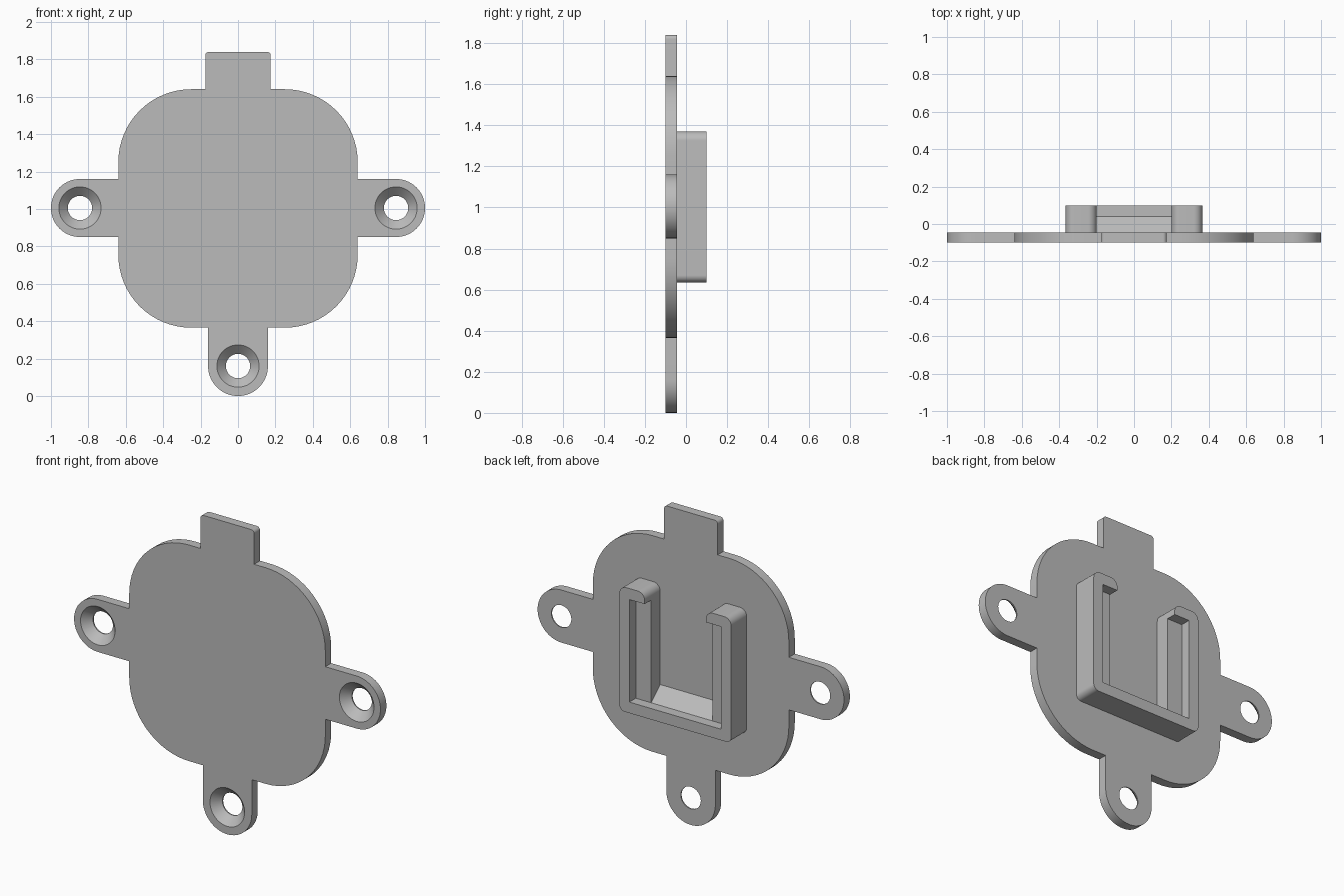
import bpy, bmesh, math
from mathutils import Vector, Matrix

if "Cube" in bpy.data.objects:
    bpy.data.objects.remove(bpy.data.objects["Cube"], do_unlink=True)

FRONT, FACE, LEDGE, BACK = -0.10, -0.045, 0.04, 0.10

grey = bpy.data.materials.new("plain grey")
grey.use_nodes = True
colour = (0.5, 0.5, 0.5, 1)
grey.diffuse_color = colour
grey.node_tree.nodes["Principled BSDF"].inputs["Base Color"].default_value = colour


def rounded(corners, steps=16):
    """Turn (x, z, radius) corners into a closed outline."""
    out = []
    for i, (x, z, r) in enumerate(corners):
        p = Vector((x, z))
        a = (Vector(corners[i - 1][:2]) - p).normalized()
        b = (Vector(corners[(i + 1) % len(corners)][:2]) - p).normalized()
        if r == 0:
            arc = [p]
        else:
            # every rounded corner is a right angle
            centre = p + (a + b) * r
            arc = []
            for k in range(steps + 1):
                t = k / steps * math.pi / 2
                arc.append(centre - b * r * math.cos(t) - a * r * math.sin(t))
        for q in arc:
            if not out or (q - out[-1]).length > 1e-4:
                out.append(q)
    if (out[0] - out[-1]).length < 1e-4:
        out.pop()
    return out


def mirrored(half):
    return half + [(-x, z, r) for x, z, r in reversed(half)]


def finish(name, bm):
    bmesh.ops.recalc_face_normals(bm, faces=bm.faces)
    mesh = bpy.data.meshes.new(name)
    bm.to_mesh(mesh)
    bm.free()
    mesh.materials.append(grey)
    ob = bpy.data.objects.new(name, mesh)
    bpy.context.collection.objects.link(ob)
    return ob


def extrude(name, points, direction):
    bm = bmesh.new()
    face = bm.faces.new([bm.verts.new(p) for p in points])
    grown = bmesh.ops.extrude_face_region(bm, geom=[face])["geom"]
    verts = [g for g in grown if isinstance(g, bmesh.types.BMVert)]
    bmesh.ops.translate(bm, verts=verts, vec=direction)
    return finish(name, bm)


def slab(name, corners, y0, y1):
    points = [(p.x, y0, p.y) for p in rounded(corners)]
    return extrude(name, points, (0, y1 - y0, 0))


def lathe(name, profile, x, z):
    """Revolve (radius, y) points around a front-to-back axis."""
    bm = bmesh.new()
    vs = [bm.verts.new((r, y, 0)) for r, y in profile]
    es = [bm.edges.new(pair) for pair in zip(vs, vs[1:])]
    bmesh.ops.spin(bm, geom=vs + es, axis=(0, 1, 0), cent=(0, 0, 0),
                   angle=math.tau, steps=48)
    bmesh.ops.remove_doubles(bm, verts=bm.verts, dist=1e-5)
    bmesh.ops.transform(bm, verts=bm.verts, matrix=Matrix.Translation((x, 0, z)))
    return finish(name, bm)


def select(ob):
    bpy.ops.object.select_all(action="DESELECT")
    ob.select_set(True)
    bpy.context.view_layer.objects.active = ob


def cut(ob, cutter):
    cutter.hide_render = True
    mod = ob.modifiers.new("cut", "BOOLEAN")
    mod.operation, mod.solver, mod.object = "DIFFERENCE", "EXACT", cutter
    select(ob)
    bpy.ops.object.modifier_apply(modifier=mod.name)
    bpy.data.objects.remove(cutter, do_unlink=True)


# Plate: rounded body with top tab and three screw ears
plate = slab("mounting_plate", mirrored([
    (0.175, 1.84, 0.02), (0.175, 1.64, 0), (0.64, 1.64, 0.39),
    (0.64, 1.16, 0), (1, 1.16, 0.155), (1, 0.85, 0.155), (0.64, 0.85, 0),
    (0.64, 0.365, 0.39), (0.16, 0.365, 0), (0.16, 0, 0.16)]), FRONT, FACE)

# Countersunk screw holes
screw = [(0, -0.2), (0.113, -0.2), (0.113, FRONT), (0.065, -0.052),
         (0.065, 0.02), (0, 0.02)]
for x, z in ((-0.845, 1.005), (0.845, 1.005), (0, 0.16)):
    cut(plate, lathe("screw_cutter", screw, x, z))

# Slot holder: U-shaped block with a wider pocket behind its hooks
holder = slab("slot_holder", mirrored([
    (0.2, 0.70, 0), (0.2, 1.37, 0.045), (0.365, 1.37, 0.045),
    (0.365, 0.635, 0.035)]), FACE, BACK)
cut(holder, slab("pocket_cutter", mirrored([
    (0.3, 1.305, 0), (0.3, 0.70, 0)]), LEDGE, BACK + 0.1))

# Sloped ramp in the bottom of the slot
ramp = extrude("slot_ramp", [(-0.2, LEDGE, 0.70), (-0.2, FACE, 0.70),
                             (-0.2, FACE, 0.775)], (0.4, 0, 0))

for ob in (plate, holder):
    select(ob)
    bpy.ops.object.shade_smooth_by_angle(angle=math.radians(30))
